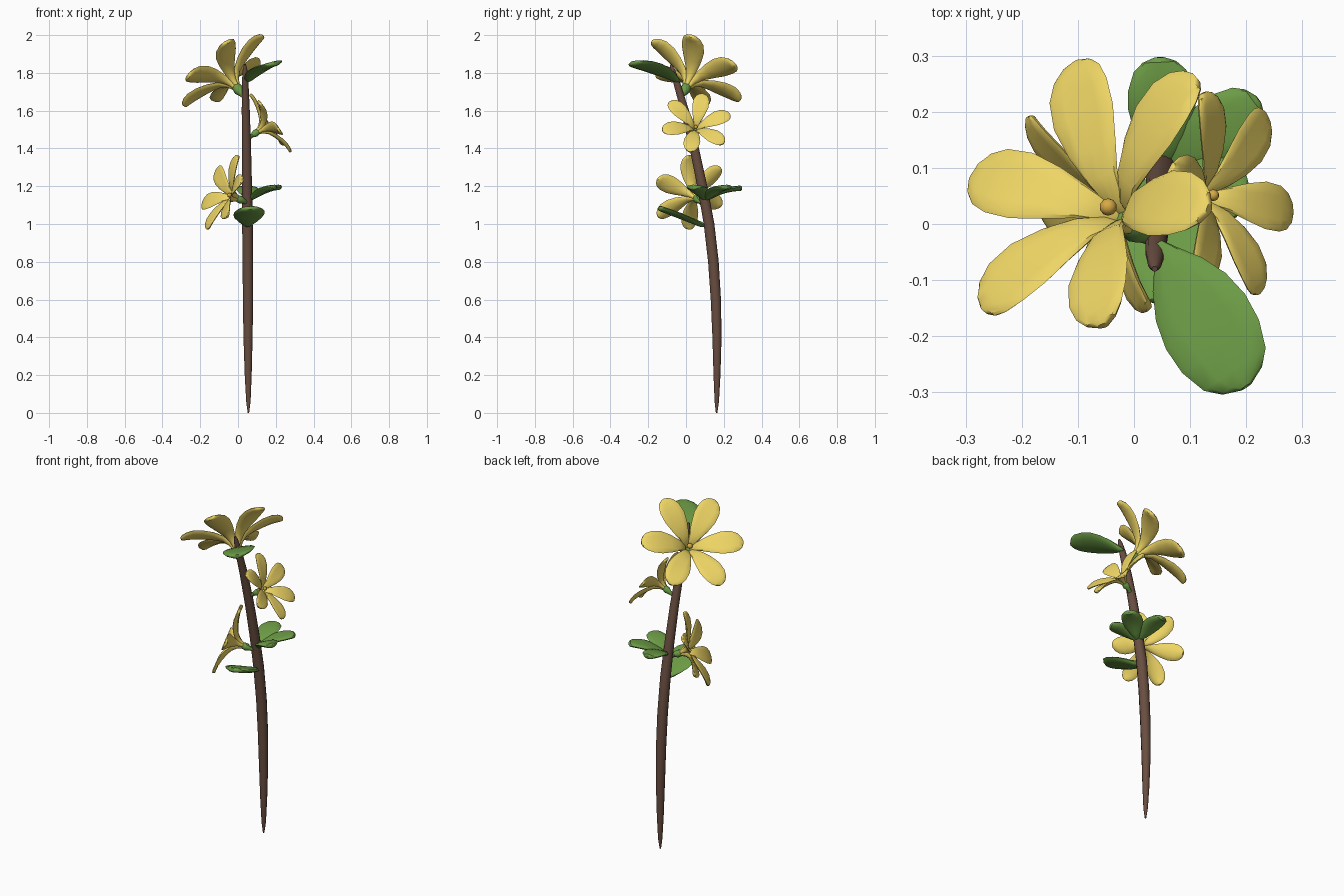
import bpy, bmesh, math
from mathutils import Vector as V

if "Cube" in bpy.data.objects:
    bpy.data.objects.remove(bpy.data.objects["Cube"])

def material(name, col):
    m = bpy.data.materials.new(name)
    m.diffuse_color = (*col, 1)
    m.use_nodes = True
    m.node_tree.nodes["Principled BSDF"].inputs["Base Color"].default_value = m.diffuse_color
    return m

YELLOW = material("petal_yellow", (0.86, 0.67, 0.13))
GREEN = material("leaf_green", (0.15, 0.33, 0.06))
BROWN = material("bark_brown", (0.14, 0.075, 0.052))
GOLD = material("centre_gold", (0.68, 0.40, 0.06))

def finish(name, bm, mat):
    bmesh.ops.recalc_face_normals(bm, faces=bm.faces)
    me = bpy.data.meshes.new(name)
    bm.to_mesh(me)
    bm.free()
    me.materials.append(mat)
    ob = bpy.data.objects.new(name, me)
    bpy.context.collection.objects.link(ob)
    bpy.context.view_layer.objects.active = ob
    ob.select_set(True)
    bpy.ops.object.shade_smooth_by_angle(angle=math.radians(35))
    ob.select_set(False)
    return ob

def loft(bm, rings):
    """Skin a list of closed rings and cap both ends."""
    vs = [[bm.verts.new(p) for p in r] for r in rings]
    n = len(vs[0])
    for a, b in zip(vs, vs[1:]):
        for i in range(n):
            j = (i + 1) % n
            bm.faces.new((a[i], a[j], b[j], b[i]))
    bm.faces.new(vs[0])
    bm.faces.new(vs[-1])

def blade(bm, spine, widths, thick, side, cup, n=12):
    """Rounded blade along a spine: lens cross-section, edges lifted by cup."""
    rings = []
    for i, p in enumerate(spine):
        t = (spine[min(i + 1, len(spine) - 1)] - spine[max(i - 1, 0)]).normalized()
        up = t.cross(side).normalized()
        w = widths[i] / 2
        th = min(thick / 2, w * 0.8)
        ring = []
        for k in range(n):
            a = 2 * math.pi * k / n
            c, s = math.cos(a), math.sin(a)
            ring.append(p + side * w * c + up * (th * s + cup * w * c * c))
        rings.append(ring)
    loft(bm, rings)

def tube(name, pts, mat, n=12):
    bm = bmesh.new()
    rings = []
    for i, (p, r) in enumerate(pts):
        t = (pts[min(i + 1, len(pts) - 1)][0] - pts[max(i - 1, 0)][0]).normalized()
        a = t.orthogonal().normalized()
        b = t.cross(a)
        if i:
            a = (prev - t * prev.dot(t)).normalized()
            b = t.cross(a)
        prev = a
        rings.append([p + r * (a * math.cos(2 * math.pi * k / n) + b * math.sin(2 * math.pi * k / n))
                      for k in range(n)])
    loft(bm, rings)
    return finish(name, bm, mat)

# Curved woody stem
tube("stem", [(V(p[:3]), p[3]) for p in [
    (.055, .162, 0, .004), (.055, .163, .06, .012), (.054, .164, .2, .019), (.053, .164, .4, .025),
    (.053, .158, .6, .028), (.052, .145, .8, .029), (.05, .122, 1.0, .029), (.048, .086, 1.2, .027),
    (.045, .044, 1.4, .025), (.041, -.006, 1.6, .022), (.038, -.05, 1.75, .018),
    (.037, -.072, 1.82, .012), (.037, -.08, 1.845, .005)]], BROWN)

# Flowers: base point, facing axis, one petal tip, tip radius
PROFILE = [(.02, 0, .04), (.05, .13, .08), (.10, .26, .13), (.22, .38, .23), (.40, .46, .36),
           (.60, .52, .455), (.78, .555, .44), (.90, .56, .35), (.97, .555, .22), (1.0, .55, .08)]

def flower(name, base, axis, tip, R, stem_pt):
    base, axis = V(base), V(axis).normalized()
    u = V(tip) - base
    u = (u - axis * u.dot(axis)).normalized()
    w = axis.cross(u)
    bm = bmesh.new()
    for k in range(6):
        a = k * math.pi / 3
        d = u * math.cos(a) + w * math.sin(a)
        side = d.cross(axis)
        spine = [base + d * r * R + axis * h * R for r, h, _ in PROFILE]
        blade(bm, spine, [x * R for _, _, x in PROFILE], .085 * R, -side, .15)
    finish(name + "_petals", bm, YELLOW)
    # golden centre
    bm = bmesh.new()
    bmesh.ops.create_icosphere(bm, subdivisions=2, radius=.055 * R)
    bmesh.ops.translate(bm, vec=base + axis * .36 * R, verts=bm.verts)
    finish(name + "_centre", bm, GOLD)
    # green calyx and stalk joining the stem
    s = V(stem_pt)
    tube(name + "_calyx", [(s, .012), (base - axis * .06 * R, .06 * R), (base + axis * .04 * R, .1 * R),
                           (base + axis * .15 * R, .085 * R), (base + axis * .2 * R, .05 * R)], GREEN, 10)

flower("top_flower", (.012, -.012, 1.70), (-.571, .416, .707), (.127, .03, 2.0), .282, (.04, -.03, 1.67))
flower("right_flower", (.085, .045, 1.475), (.82, .09, .56), (.29, .02, 1.39), .19, (.045, .03, 1.45))
flower("left_flower", (.019, .065, 1.126), (-.85, -.394, .35), (0, .015, 1.363), .212, (.05, .1, 1.11))

# Leaves: base, tip, width, sideways tilt, upward bow
LEAF_W = [.10, .28, .62, .88, 1.0, .97, .78, .50, .15]
LEAF_T = [0, .08, .22, .38, .55, .72, .88, .96, 1.0]

def leaf(name, base, tip, width, tilt=0, bow=.015):
    base, tip = V(base), V(tip)
    d = (tip - base).normalized()
    side = V((0, 0, 1)).cross(d).normalized()
    side = (side * math.cos(tilt) + d.cross(side) * math.sin(tilt)).normalized()
    spine = [base.lerp(tip, t) + V((0, 0, bow * math.sin(math.pi * t))) for t in LEAF_T]
    bm = bmesh.new()
    blade(bm, spine, [x * width for x in LEAF_W], .028, side, .1)
    finish(name, bm, GREEN)

leaf("top_leaf", (.045, -.035, 1.755), (.2, -.29, 1.85), .175, .2)
leaf("front_leaf", (.05, .10, .99), (.065, -.145, 1.085), .165, .05, .0)
leaf("back_leaf", (.055, .10, 1.13), (.045, .297, 1.19), .12)
leaf("back_right_leaf", (.06, .10, 1.13), (.222, .222, 1.195), .115)
leaf("right_leaf", (.06, .10, 1.13), (.2, .035, 1.195), .115)
